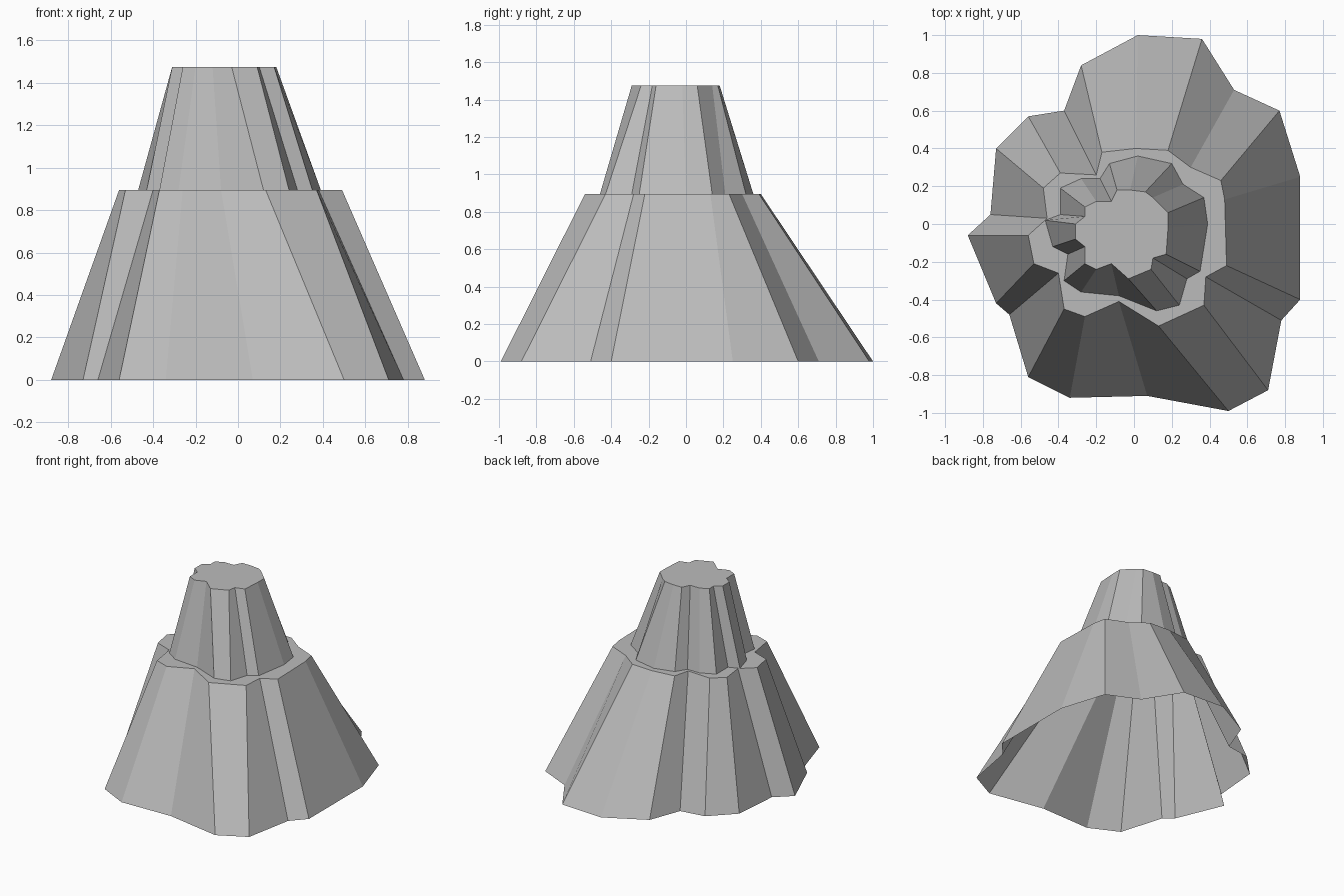
import bpy
import bmesh

default_cube = bpy.data.objects.get("Cube")
if default_cube:
    bpy.data.objects.remove(default_cube, do_unlink=True)

# Heights of the ledge and the flat summit
LEDGE_HEIGHT = 0.895
SUMMIT_HEIGHT = 1.475

# Plain grey rock
rock = bpy.data.materials.new("grey_rock")
rock.use_nodes = True
rock_colour = (0.5, 0.5, 0.5, 1)
rock.diffuse_color = rock_colour
rock_shader = rock.node_tree.nodes["Principled BSDF"]
rock_shader.inputs["Base Color"].default_value = rock_colour
rock_shader.inputs["Roughness"].default_value = 0.9

# Contour outlines in hundredths, clockwise from the back
foot = [(2, 100), (36, 98), (53, 71), (77, 60), (88, 25),
        (88, -40), (78, -51), (71, -88), (50, -99), (7, -91),
        (-34, -92), (-56, -81), (-66, -48), (-73, -42), (-88, -6),
        (-76, 5), (-73, 40), (-56, 57), (-37, 60), (-28, 84)]
ledge_outer = [(1, 40), (18, 39), (30, 30), (46, 23), (48, 13),
               (49, -22), (38, -28), (37, -43), (13, -54), (-8, -41),
               (-26, -49), (-37, -45), (-40, -26), (-53, -21), (-56, -6),
               (-46, 3), (-48, 19), (-39, 27), (-20, 26), (-17, 38)]
ledge_inner = [(2, 36), (20, 32), (26, 21), (37, 14), (39, 0),
               (35, -25), (28, -29), (24, -43), (12, -46), (-8, -38),
               (-28, -36), (-37, -30), (-35, -16), (-43, -12), (-47, 2),
               (-39, 5), (-39, 19), (-28, 24), (-18, 24), (-13, 32)]
summit = [(-2, 18), (6, 17), (10, 14), (18, 6), (18, -2),
          (17, -16), (10, -18), (9, -24), (-3, -29), (-12, -21),
          (-20, -24), (-26, -21), (-26, -12), (-31, -8), (-31, 0),
          (-26, 4), (-26, 9), (-20, 12), (-12, 12), (-9, 18)]


def loft_tier(name, contours, capped=False):
    """Join successive (outline, height) contours with flat facets."""
    bm = bmesh.new()
    rings = []
    for outline, height in contours:
        rings.append([bm.verts.new((x / 100, y / 100, height))
                      for x, y in outline])
    for lower, upper in zip(rings, rings[1:]):
        for i in range(len(lower)):
            j = (i + 1) % len(lower)
            bm.faces.new((lower[i], upper[i], upper[j], lower[j]))
    if capped:
        bm.faces.new(list(reversed(rings[-1])))
    mesh = bpy.data.meshes.new(name)
    bm.to_mesh(mesh)
    bm.free()
    mesh.materials.append(rock)
    tier = bpy.data.objects.new(name, mesh)
    bpy.context.collection.objects.link(tier)
    return tier


# Broad lower slope with its flat ledge, left open underneath
loft_tier("lower_slope", [(foot, 0),
                          (ledge_outer, LEDGE_HEIGHT),
                          (ledge_inner, LEDGE_HEIGHT)])

# Narrow upper slope closed by the flat summit
loft_tier("upper_slope", [(ledge_inner, LEDGE_HEIGHT),
                          (summit, SUMMIT_HEIGHT)], capped=True)
